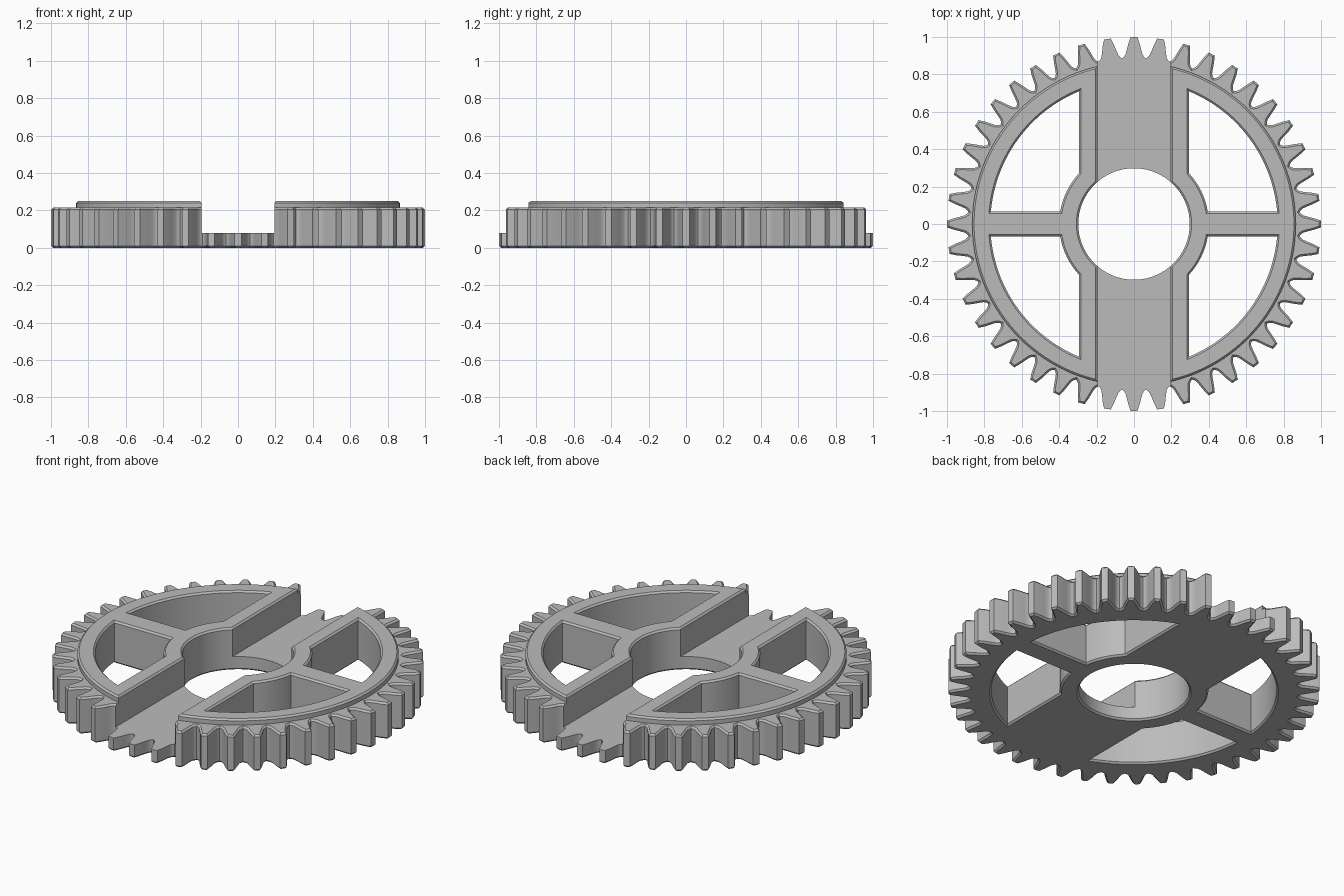
import bpy, bmesh
from math import pi, sin, cos, atan2, hypot, asin, acos
from mathutils import Vector

cube = bpy.data.objects.get("Cube")
if cube:
    bpy.data.objects.remove(cube, do_unlink=True)

TEETH = 44
TOP, TOOTH_TOP, FLOOR = 0.25, 0.215, 0.08
CHAMFER = 0.01

mat = bpy.data.materials.new("light grey")
mat.use_nodes = True
grey = (0.5, 0.5, 0.5, 1)
mat.diffuse_color = grey
mat.node_tree.nodes["Principled BSDF"].inputs["Base Color"].default_value = grey


def polar(r, a):
    return Vector((r * cos(a), r * sin(a)))


def arc(r, a, b, n):
    return [polar(r, a + (b - a) * i / n) for i in range(n + 1)]


def circle(r, n=128):
    return arc(r, 0, 2 * pi, n)[:-1]


def grow(outline, d):
    """Offset a counter-clockwise outline outward by d with mitred corners."""
    result = []
    for i, p in enumerate(outline):
        e1 = (p - outline[i - 1]).normalized()
        e2 = (outline[(i + 1) % len(outline)] - p).normalized()
        n1, n2 = Vector((e1.y, -e1.x)), Vector((e2.y, -e2.x))
        result.append(p + (n1 + n2) * d / (1 + n1.dot(n2)))
    return result


def prism(name, outline, layers):
    """Stack the outline at (height, offset) layers into a closed solid."""
    bm = bmesh.new()
    rings = [[bm.verts.new((p.x, p.y, z)) for p in grow(outline, d)]
             for z, d in layers]
    bm.faces.new(rings[0][::-1])
    bm.faces.new(rings[-1])
    n = len(outline)
    for low, high in zip(rings, rings[1:]):
        for i in range(n):
            j = (i + 1) % n
            bm.faces.new((low[i], low[j], high[j], high[i]))
    mesh = bpy.data.meshes.new(name)
    bm.to_mesh(mesh)
    bm.free()
    mesh.materials.append(mat)
    obj = bpy.data.objects.new(name, mesh)
    bpy.context.collection.objects.link(obj)
    return obj


def combine(target, tool, operation):
    """Apply a boolean and discard the tool."""
    mod = target.modifiers.new("boolean", 'BOOLEAN')
    mod.operation, mod.object, mod.solver = operation, tool, 'EXACT'
    bpy.context.view_layer.objects.active = target
    bpy.ops.object.modifier_apply(modifier=mod.name)
    bpy.data.objects.remove(tool, do_unlink=True)


# Toothed body: half a tooth as (half width, radius), mirrored and repeated
flank = [(0.054, 0.893), (0.046, 0.905), (0.039, 0.93), (0.03, 0.965), (0.018, 0.999)]
half = [(-atan2(w, r), hypot(w, r)) for w, r in flank]
tooth = [(-pi / TEETH, 0.888)] + half + [(-a, r) for a, r in reversed(half)]
outline = [polar(r, a + 2 * pi * k / TEETH) for k in range(TEETH) for a, r in tooth]
gear = prism("gear_wheel", outline, [
    (0, -CHAMFER), (CHAMFER, 0), (TOOTH_TOP - CHAMFER, 0), (TOOTH_TOP, -CHAMFER)])

# Raised disc inside the teeth
disc = prism("raised_disc", circle(0.865),
             [(0.1, 0), (TOP - CHAMFER, 0), (TOP, -CHAMFER)])
combine(gear, disc, 'UNION')


def through_cut(bottom=-0.05):
    """Cutter layers that flare at both surfaces to leave chamfers."""
    return [(bottom, CHAMFER), (0, CHAMFER), (CHAMFER, 0), (TOP - CHAMFER, 0),
            (TOP, CHAMFER), (TOP + 0.05, CHAMFER)]


# Four spoke windows, bounded by the channel wall, cross spoke, hub and rim
wx, wy, hub, rim = 0.293, 0.067, 0.4, 0.768
window = (arc(rim, asin(wy / rim), acos(wx / rim), 28)
          + arc(hub, acos(wx / hub), asin(wy / hub), 12))
for sx in (1, -1):
    for sy in (1, -1):
        pts = [Vector((p.x * sx, p.y * sy)) for p in window]
        if sx * sy < 0:
            pts.reverse()
        combine(gear, prism("window_cutter", pts, through_cut()), 'DIFFERENCE')

# Central bore
combine(gear, prism("bore_cutter", circle(0.298), through_cut()), 'DIFFERENCE')

# Channel across the face
w = 0.195
strip = [Vector(p) for p in ((-w, -1.2), (w, -1.2), (w, 1.2), (-w, 1.2))]
channel = prism("channel_cutter", strip, [
    (FLOOR, 0), (TOP - CHAMFER, 0), (TOP, CHAMFER), (TOP + 0.05, CHAMFER)])
combine(gear, channel, 'DIFFERENCE')

# Smooth the curved walls, keep edges sharp
bpy.ops.object.select_all(action='DESELECT')
gear.select_set(True)
bpy.context.view_layer.objects.active = gear
bpy.ops.object.shade_smooth_by_angle(angle=pi / 7)
